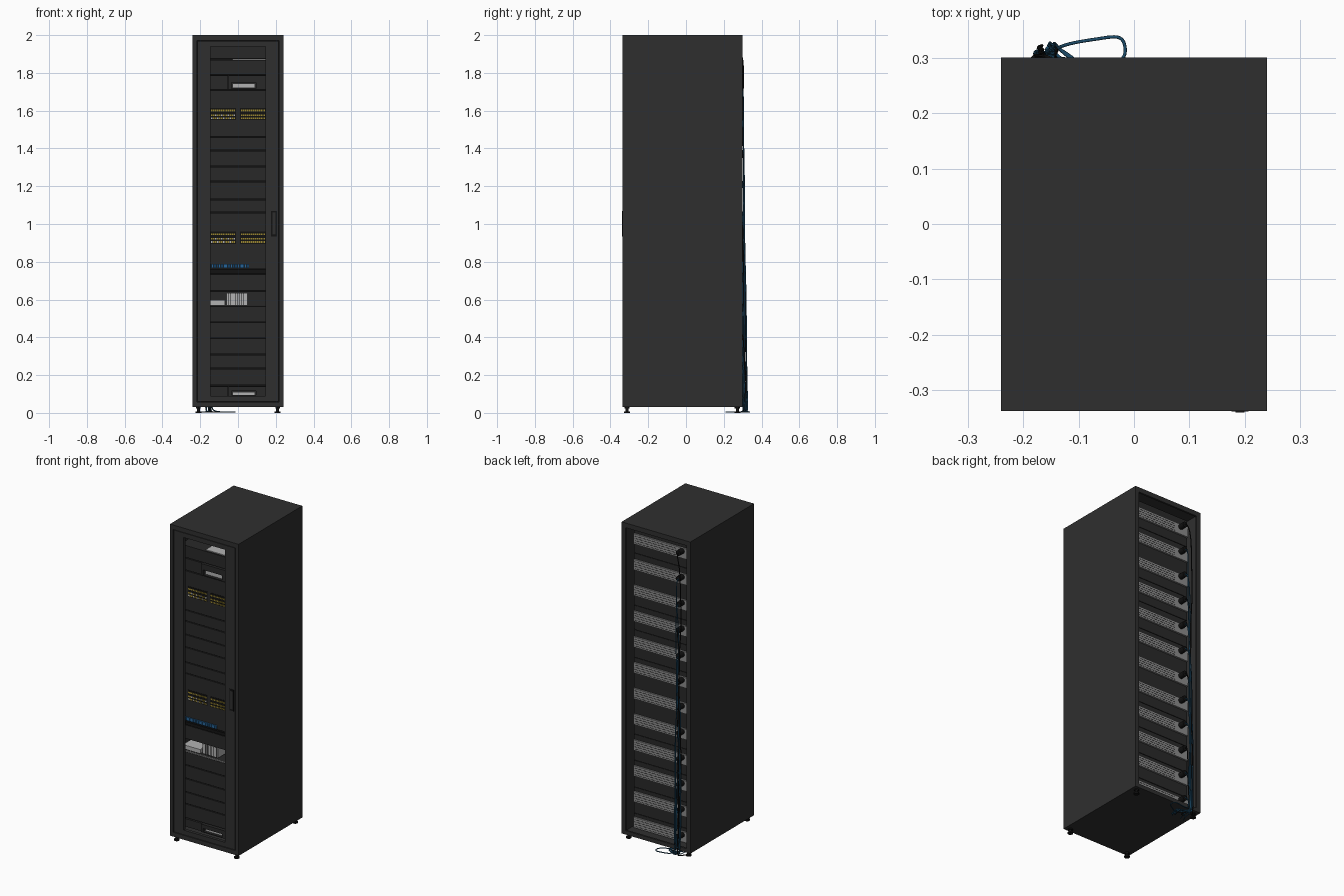
import bpy, bmesh, random
from mathutils import Vector

if "Cube" in bpy.data.objects:
    bpy.data.objects.remove(bpy.data.objects["Cube"])
random.seed(4)


def material(name, rgb):
    m = bpy.data.materials.new(name)
    m.diffuse_color = (*rgb, 1)
    m.use_nodes = True
    m.node_tree.nodes["Principled BSDF"].inputs["Base Color"].default_value = m.diffuse_color
    return m


CASE = material("charcoal case", (0.028, 0.028, 0.028))
UNIT = material("dark unit", (0.022, 0.022, 0.022))
BLACK = material("black", (0.006, 0.006, 0.006))
GREY = material("vent grey", (0.26, 0.26, 0.26))
LIGHT = material("light grey", (0.45, 0.45, 0.45))
YELLOW = material("port yellow", (0.34, 0.25, 0.03))
BLUE = material("plug blue", (0.02, 0.13, 0.32))
NAVY = material("cable blue", (0.012, 0.075, 0.15))


def finish(name, bm, mat):
    me = bpy.data.meshes.new(name)
    bm.to_mesh(me)
    bm.free()
    me.materials.append(mat)
    ob = bpy.data.objects.new(name, me)
    bpy.context.collection.objects.link(ob)
    return ob


def boxes(name, mat, spans, bevel=0):
    """Each span is x0, x1, y0, y1, z0, z1."""
    bm = bmesh.new()
    for x0, x1, y0, y1, z0, z1 in spans:
        r = bmesh.ops.create_cube(bm, size=1)
        for v in r["verts"]:
            v.co = ((x0 + x1) / 2 + v.co.x * (x1 - x0),
                    (y0 + y1) / 2 + v.co.y * (y1 - y0),
                    (z0 + z1) / 2 + v.co.z * (z1 - z0))
    ob = finish(name, bm, mat)
    if bevel:
        b = ob.modifiers.new("bevel", "BEVEL")
        b.width, b.segments = bevel, 2
    return ob


def frame(x0, x1, z0, z1, hx0, hx1, hz0, hz1, y0, y1):
    """Four bars around a rectangular opening."""
    return [(x0, hx0, y0, y1, z0, z1), (hx1, x1, y0, y1, z0, z1),
            (hx0, hx1, y0, y1, z0, hz0), (hx0, hx1, y0, y1, hz1, z1)]


def cylinders(name, mat, items, axis="z", sides=20):
    """Each item is centre, radius, length."""
    bm = bmesh.new()
    for c, rad, length in items:
        r = bmesh.ops.create_cone(bm, cap_ends=True, segments=sides,
                                  radius1=rad, radius2=rad, depth=length)
        for v in r["verts"]:
            p = v.co.copy()
            if axis == "y":
                p = Vector((p.x, p.z, -p.y))
            v.co = p + Vector(c)
    ob = finish(name, bm, mat)
    bpy.context.view_layer.objects.active = ob
    ob.select_set(True)
    bpy.ops.object.shade_smooth_by_angle()
    ob.select_set(False)
    return ob


# cabinet shell
boxes("cabinet_shell", CASE, [
    (-0.24, -0.228, -0.333, 0.3, 0.03, 2), (0.228, 0.24, -0.333, 0.3, 0.03, 2),
    (-0.228, 0.228, -0.333, 0.3, 1.985, 2), (-0.228, 0.228, -0.333, 0.3, 0.03, 0.042)])
boxes("front_frame", CASE, frame(-0.24, 0.24, 0.03, 2, -0.217, 0.217, 0.058, 1.972, -0.337, -0.322))
boxes("back_frame", CASE, frame(-0.24, 0.24, 0.03, 2, -0.213, 0.213, 0.055, 1.97, 0.288, 0.3))

# front door with tall window, and its handle
boxes("door", CASE, frame(-0.214, 0.214, 0.061, 1.969, -0.145, 0.145, 0.09, 1.94, -0.336, -0.316))
boxes("door_gap", BLACK, frame(-0.217, 0.217, 0.058, 1.972, -0.21, 0.21, 0.065, 1.965, -0.326, -0.32))
boxes("handle_plate", BLACK, [(0.176, 0.206, -0.338, -0.335, 0.935, 1.07)])
boxes("handle_grip", CASE, [(0.183, 0.199, -0.34, -0.336, 0.945, 1.06)], 0.001)
boxes("inner_rails", LIGHT, [(s * 0.17 - 0.004, s * 0.17 + 0.004, -0.31, -0.297, 0.07, 1.95) for s in (-1, 1)])

# levelling feet
corners = [(x, y) for x in (-0.21, 0.21) for y in (-0.312, 0.272)]
cylinders("foot_pads", BLACK, [((x, y, 0.004), 0.016, 0.008) for x, y in corners])
cylinders("foot_stems", BLACK, [((x, y, 0.019), 0.008, 0.024) for x, y in corners])
cylinders("foot_nuts", BLACK, [((x, y, 0.026), 0.014, 0.008) for x, y in corners], sides=6)

# stacked units, seen through the door: dividing heights
levels = [1.87, 1.79, 1.71, 1.46, 1.39, 1.305, 1.225, 1.13, 1.06, 0.76]
lower = [0.735, 0.645, 0.565, 0.48, 0.395, 0.31, 0.235, 0.145, 0.085]
g = 0.0025
F, B = -0.29, 0.232
open_bays = {1.79, 0.645}
drawers = {0.145}
units = []
for row in (levels, lower):
    for top, bottom in zip(row, row[1:]):
        front = -0.2 if top in open_bays and top == 0.645 else F + (0.025 if top in open_bays | drawers else 0)
        units.append((-0.2, 0.2, front, B, bottom + g, top - g))
units.append((-0.2, 0.2, -0.2, B, 1.875, 1.96))
boxes("rack_units", UNIT, units)
boxes("unit_core", BLACK, [(-0.198, 0.198, F + 0.1, B - 0.003, 0.055, 1.965),
                           (-0.198, 0.198, F + 0.008, F + 0.1, 0.66, 1.70),
                           (-0.198, 0.198, F + 0.008, F + 0.1, 0.15, 0.56)])
boxes("divider_shelf", BLACK, [(-0.2, 0.2, F - 0.006, F + 0.02, 0.738, 0.758)])
boxes("top_tray", LIGHT, [(-0.03, 0.19, -0.28, -0.2, 1.868, 1.873)])

# drawer units: slotted face with a pale insert
bars, inserts, blanks = [], [], []
for z0, z1 in ((1.713, 1.787), (0.09, 0.14)):
    h = z1 - z0
    bars += frame(-0.05, 0.2, z0, z1, -0.035, 0.095, z0 + 0.005, z0 + 0.5 * h, F - 0.008, F + 0.025)
    blanks.append((-0.2, -0.053, F, F + 0.025, z0, z1))
    inserts.append((-0.03, 0.09, F + 0.008, F + 0.025, z0 + 0.006, z0 + 0.42 * h))
boxes("drawer_faces", UNIT, bars)
boxes("drawer_blanks", UNIT, blanks)
boxes("drawer_inserts", LIGHT, inserts)

# open bay with pale equipment
boxes("bay_blocks", LIGHT, [(-0.06, 0.05, -0.27, -0.2, 0.572, 0.635),
                            (-0.19, -0.068, -0.28, -0.2, 0.572, 0.598)])
boxes("bay_lines", BLACK, [(-0.0605 + 0.011 * i, -0.0585 + 0.011 * i, -0.271, -0.269, 0.572, 0.635)
                           for i in range(1, 10)])
boxes("bay_lip", GREY, [(-0.2, 0.2, F - 0.002, F + 0.01, 0.565, 0.57)])

# patch panels: paired rows of ports
ports, labels = [], []
for base in (1.55, 0.895):
    for start in (-0.143, 0.015):
        for i in range(12):
            x = start + i * 0.0108
            for k, z in enumerate((base + 0.005, base + 0.022, base + 0.046)):
                span = (x, x + 0.008, F - 0.004, F, z, z + 0.009)
                if k < 2 and start < 0 and (i + k) % 3 == 0:
                    labels.append(span)
                else:
                    ports.append(span)
boxes("yellow_ports", YELLOW, ports)
boxes("port_labels", LIGHT, labels)
boxes("port_strips", BLACK, [(x0, x1, F - 0.002, F, z, z + 0.065)
                             for z in (1.55, 0.895) for x0, x1 in ((-0.147, -0.01), (0.01, 0.147))])
boxes("blue_plugs", BLUE, [(-0.19 + i * 0.0125, -0.18 + i * 0.0125, F - 0.008, F, 0.767, 0.788)
                           for i in range(20)])

# rear vent panels with dark fine slats, and power sockets
tops = [1.915 - 0.163 * i for i in range(12)]
boxes("rear_panels", GREY, [(-0.198, 0.198, 0.228, 0.243, t - 0.065, t) for t in tops])
boxes("rear_panel_slats", UNIT, [(-0.1, 0.19, 0.2425, 0.244, t - z - 0.002, t - z)
                                 for t in tops for z in (0.012, 0.026, 0.04, 0.054)])
cylinders("power_plugs", BLACK, [((-0.143, 0.262, t - 0.018), 0.017, 0.04) for t in tops], "y")


# hanging cables that pool on the floor
def cables(name, mat, paths, radius):
    cu = bpy.data.curves.new(name, "CURVE")
    cu.dimensions, cu.resolution_u = "3D", 5
    cu.bevel_depth, cu.bevel_resolution = radius, 1
    for pts in paths:
        s = cu.splines.new("NURBS")
        s.points.add(len(pts) - 1)
        for p, co in zip(s.points, pts):
            p.co = (*co, 1)
        s.order_u, s.use_endpoint_u = 4, True
    cu.materials.append(mat)
    ob = bpy.data.objects.new(name, cu)
    bpy.context.collection.objects.link(ob)


def hang(t):
    rnd = random.uniform
    x, y = rnd(-0.18, -0.14), rnd(0.303, 0.328)
    pts = [(-0.143, 0.28, t - 0.018), (-0.143, 0.3, t - 0.02), (x, 0.305, t - 0.07)]
    n = max(2, int(t / 0.2))
    for i in range(1, n):
        f = i / n
        pts.append((x + rnd(-0.012, 0.012), 0.303 + (y - 0.303) * f + rnd(-0.003, 0.003),
                    (t - 0.07) * (1 - f)))
    ex = rnd(-0.2, -0.06)
    return pts + [(x, y, 0.03), (x, y, 0.004), ((x + ex) / 2, rnd(0.27, 0.31), 0.004),
                  (ex, rnd(0.24, 0.3), 0.005), (ex - 0.02, rnd(0.2, 0.26), 0.004)]


paths = [hang(t) for t in tops]
loop = [(-0.15, 0.305, 0.3), (-0.15, 0.31, 0.03), (-0.13, 0.325, 0.005), (-0.06, 0.334, 0.005),
        (-0.02, 0.342, 0.005), (-0.013, 0.31, 0.005), (-0.02, 0.29, 0.005), (-0.1, 0.25, 0.005)]
cables("blue_cables", NAVY, [p for i, p in enumerate(paths) if i % 3] + [loop], 0.003)
cables("black_cables", BLACK, paths[::3], 0.003)
